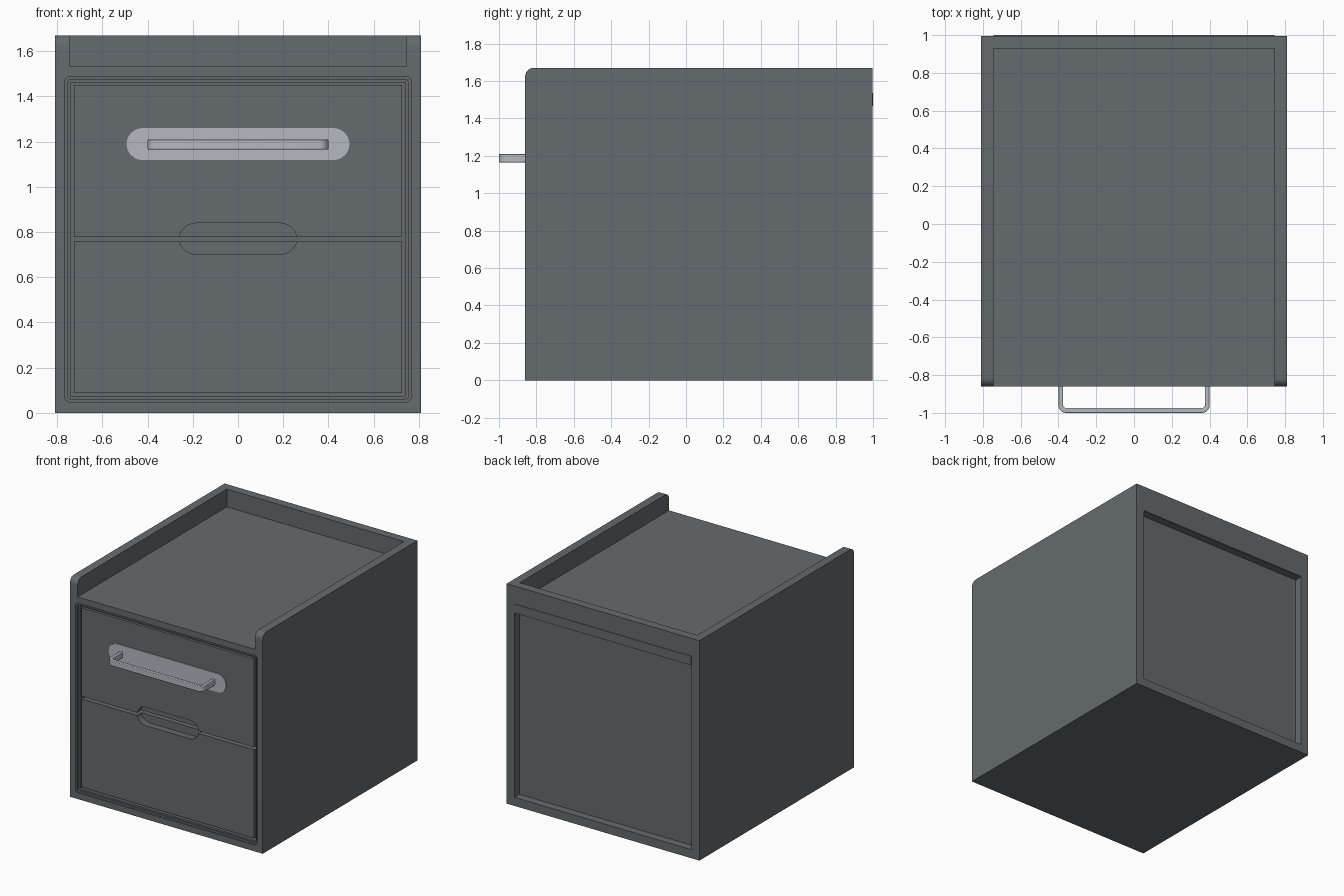
import bpy, bmesh, math

if "Cube" in bpy.data.objects:
    bpy.data.objects.remove(bpy.data.objects["Cube"])


def material(name, rgb):
    m = bpy.data.materials.new(name)
    m.diffuse_color = (*rgb, 1)
    m.use_nodes = True
    m.node_tree.nodes["Principled BSDF"].inputs["Base Color"].default_value = m.diffuse_color
    return m


GREY = material("slate grey", (0.13, 0.145, 0.153))
LIGHT = material("light metal", (0.46, 0.48, 0.53))


def prism(name, pts, axis, lo, hi, mat=GREY):
    """Extrude a 2D outline along an axis: x takes (y,z), y takes (x,z), z takes (x,y)."""
    place = {"x": lambda a, b, t: (t, a, b),
             "y": lambda a, b, t: (a, t, b),
             "z": lambda a, b, t: (a, b, t)}[axis]
    bm = bmesh.new()
    v0 = [bm.verts.new(place(a, b, lo)) for a, b in pts]
    v1 = [bm.verts.new(place(a, b, hi)) for a, b in pts]
    n = len(pts)
    bm.faces.new(v0)
    bm.faces.new(v1)
    for i in range(n):
        bm.faces.new((v0[i], v0[(i + 1) % n], v1[(i + 1) % n], v1[i]))
    bmesh.ops.recalc_face_normals(bm, faces=bm.faces)
    me = bpy.data.meshes.new(name)
    bm.to_mesh(me)
    bm.free()
    ob = bpy.data.objects.new(name, me)
    bpy.context.collection.objects.link(ob)
    me.materials.append(mat)
    return ob


def rounded(x0, x1, z0, z1, rx=0.0, rz=None, seg=6):
    """Rectangle outline with elliptical corners."""
    if rx == 0:
        return [(x0, z0), (x1, z0), (x1, z1), (x0, z1)]
    rz = rx if rz is None else rz
    pts = []
    for cx, cz, start in ((x1 - rx, z1 - rz, 0), (x0 + rx, z1 - rz, 90),
                          (x0 + rx, z0 + rz, 180), (x1 - rx, z0 + rz, 270)):
        for i in range(seg + 1):
            a = math.radians(start + 90 * i / seg)
            p = (cx + rx * math.cos(a), cz + rz * math.sin(a))
            if not pts or math.dist(p, pts[-1]) > 1e-5:
                pts.append(p)
    if math.dist(pts[0], pts[-1]) < 1e-5:
        pts.pop()
    return pts


def activate(ob):
    bpy.ops.object.select_all(action="DESELECT")
    ob.select_set(True)
    bpy.context.view_layer.objects.active = ob


def cut(ob, cutter):
    mod = ob.modifiers.new("cut", "BOOLEAN")
    mod.operation = "DIFFERENCE"
    mod.solver = "EXACT"
    mod.object = cutter
    activate(ob)
    bpy.ops.object.modifier_apply(modifier=mod.name)
    bpy.data.objects.remove(cutter)


def smooth(ob):
    activate(ob)
    bpy.ops.object.shade_smooth_by_angle(angle=math.radians(35))


FRONT, BACK, TOP = -0.86, 0.996, 1.67

# cabinet shell, with the front upper corner rounded
r = 0.045
side = [(FRONT, 0), (BACK, 0), (BACK, TOP)]
side += [(FRONT + r - r * math.sin(math.radians(15 * i)),
          TOP - r + r * math.cos(math.radians(15 * i))) for i in range(7)]
cabinet = prism("cabinet", side, "x", -0.81, 0.81)

# tray on top, stepped drawer opening, recessed back
cut(cabinet, prism("tray_cutter", rounded(-0.745, 0.745, 1.535, 2), "y", -1.2, 0.93))
cut(cabinet, prism("rim_cutter", rounded(-0.765, 0.765, 0.048, 1.488, 0.022), "y", -1.2, FRONT + 0.008))
cut(cabinet, prism("step_cutter", rounded(-0.752, 0.752, 0.062, 1.474, 0.012), "y", -1.2, FRONT + 0.018))
cut(cabinet, prism("opening_cutter", rounded(-0.74, 0.74, 0.074, 1.462), "y", -1.2, -0.74))
cut(cabinet, prism("back_cutter", rounded(-0.743, 0.743, 0.065, 1.465), "y", 0.936, 1.2))
smooth(cabinet)

# raised strip across the back
prism("back_rail", rounded(-0.743, 0.743, 1.467, 1.535), "y", 0.99, 1.0)

# two drawer fronts sharing a finger slot
DRAWER = -0.842
for name, z0, z1 in (("lower_drawer", 0.088, 0.759), ("upper_drawer", 0.779, 1.45)):
    d = prism(name, rounded(-0.725, 0.725, z0, z1), "y", DRAWER, -0.74)
    cut(d, prism("slot_cutter", rounded(-0.26, 0.26, 0.70, 0.84, 0.08, 0.07), "y", -1, -0.79))
    smooth(d)

# handle backing plate
plate = prism("handle_plate", rounded(-0.493, 0.493, 1.118, 1.26, 0.071), "y",
              DRAWER - 0.006, DRAWER, LIGHT)

# U-shaped pull: outer and inner rounded corners
def u_path(half, front, radius):
    pts = [(-half, DRAWER)]
    for cx, start in ((-half + radius, 180), (half - radius, 270)):
        for i in range(7):
            a = math.radians(start + 15 * i)
            pts.append((cx + radius * math.cos(a), front + radius + radius * math.sin(a)))
    return pts + [(half, DRAWER)]


outline = u_path(0.4, -1.0, 0.04) + u_path(0.376, -0.975, 0.018)[::-1]
handle = prism("handle", outline, "z", 1.165, 1.21, LIGHT)
bev = handle.modifiers.new("soft edges", "BEVEL")
bev.width = 0.004
bev.segments = 2
bev.limit_method = "ANGLE"
bev.angle_limit = math.radians(50)
smooth(handle)
